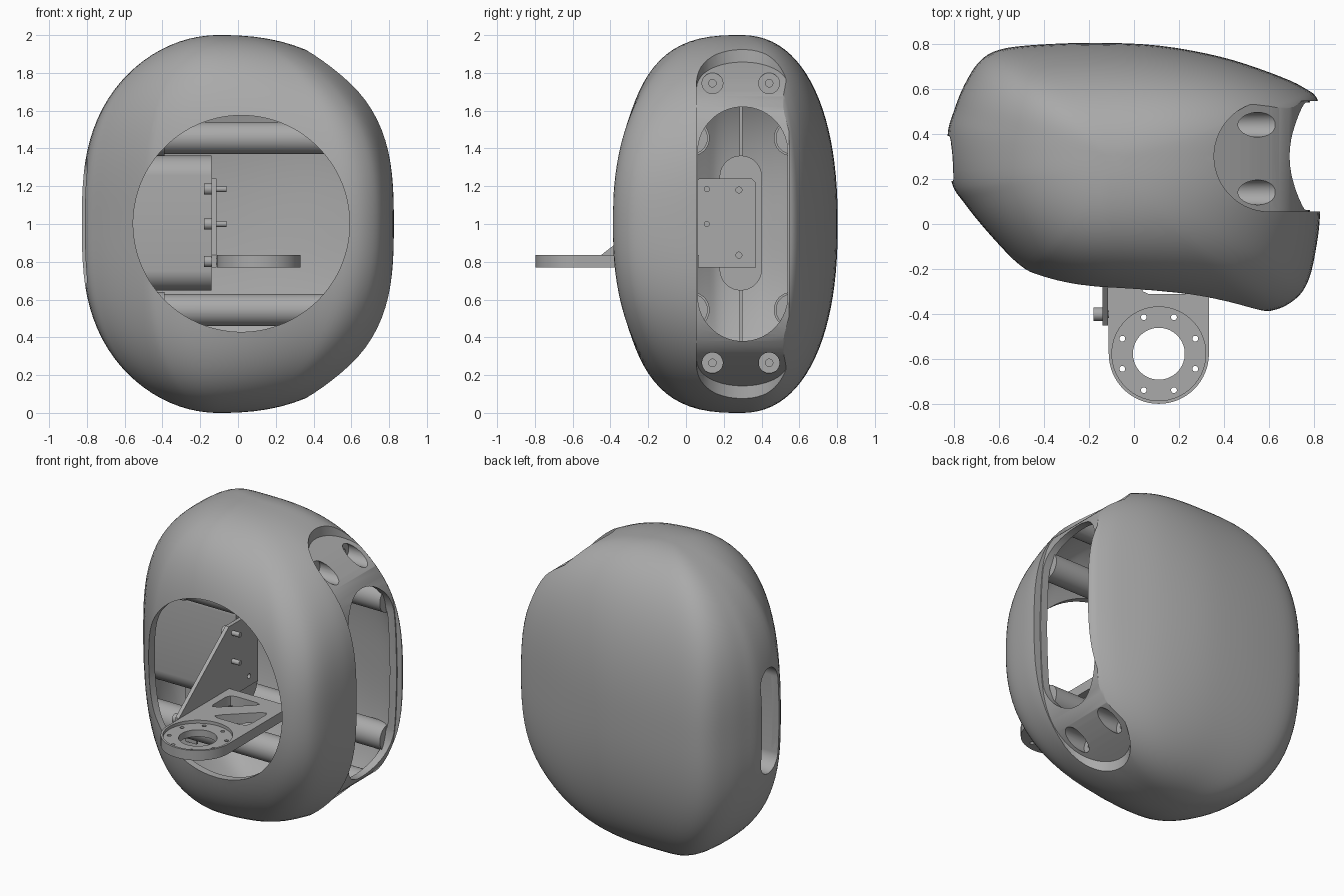
import bpy, bmesh
from math import sin, cos, pi
from mathutils import Vector

if "Cube" in bpy.data.objects:
    bpy.data.objects.remove(bpy.data.objects["Cube"])

grey = bpy.data.materials.new("plain grey")
grey.use_nodes = True
COLOUR = (0.4, 0.4, 0.4, 1)
grey.diffuse_color = COLOUR
grey.node_tree.nodes["Principled BSDF"].inputs["Base Color"].default_value = COLOUR


def finish(name, bm):
    bmesh.ops.recalc_face_normals(bm, faces=bm.faces)
    mesh = bpy.data.meshes.new(name)
    bm.to_mesh(mesh)
    bm.free()
    mesh.materials.append(grey)
    obj = bpy.data.objects.new(name, mesh)
    bpy.context.collection.objects.link(obj)
    return obj


def loft(name, rings):
    bm = bmesh.new()
    rows = [[bm.verts.new(p) for p in ring] for ring in rings]
    n = len(rows[0])
    for a, b in zip(rows, rows[1:]):
        for i in range(n):
            j = (i + 1) % n
            bm.faces.new((a[i], a[j], b[j], b[i]))
    bm.faces.new(rows[0])
    bm.faces.new(rows[-1])
    return finish(name, bm)


def prism(name, points, axis, lo, hi):
    """Extrude a flat outline along x, y or z."""
    place = {"x": lambda u, v, d: (d, u, v),
             "y": lambda u, v, d: (u, d, v),
             "z": lambda u, v, d: (u, v, d)}[axis]
    return loft(name, [[place(u, v, d) for u, v in points] for d in (lo, hi)])


def stadium(u, v, r, du=0, dv=0, n=48):
    """Circle stretched by du along u or dv along v."""
    pts = []
    for i in range(n):
        a = 2 * pi * (i + 0.5) / n
        pts.append((u + r * cos(a) + (du if cos(a) > 0 else -du),
                    v + r * sin(a) + (dv if sin(a) > 0 else -dv)))
    return pts


def combine(obj, tool, op="DIFFERENCE"):
    mod = obj.modifiers.new("cut", "BOOLEAN")
    mod.operation, mod.solver, mod.object = op, "EXACT", tool
    bpy.context.view_layer.objects.active = obj
    bpy.ops.object.modifier_apply(modifier=mod.name)
    bpy.data.objects.remove(tool)
    return obj


def spline(points, steps, closed=False):
    """Catmull-Rom curve through flat points."""
    pts = [Vector(p) for p in points]
    n, out = len(pts), []
    get = (lambda i: pts[i % n]) if closed else (lambda i: pts[max(0, min(n - 1, i))])
    for i in range(n if closed else n - 1):
        a, b, c, d = (get(i + k) for k in (-1, 0, 1, 2))
        for s in range(steps):
            t = s / steps
            out.append((2 * b + (c - a) * t + (2 * a - 5 * b + 4 * c - d) * t * t
                        + (3 * b - a - 3 * c + d) * t ** 3) / 2)
    if not closed:
        out.append(pts[-1])
    return out


# Body: plan outline that shrinks to a crown point along superellipses,
# turning into a rounder plan on the way
PLAN = [(-.827, .387), (-.795, .51), (-.75, .62), (-.685, .72), (-.595, .773),
        (-.42, .795), (-.15, .803), (.115, .79), (.38, .742), (.6, .672),
        (.755, .603), (.82, .53), (.825, .3), (.825, .055), (.81, -.09),
        (.775, -.245), (.715, -.333), (.605, -.385), (.43, -.378), (.07, -.338),
        (-.24, -.29), (-.42, -.235), (-.507, -.183), (-.64, -.045),
        (-.75, .09), (-.81, .19)]
CROWN_X, CROWN_Y = -.1, .285


def rounder(dx, dy):
    """Point of the upper plan in the same direction from the crown."""
    ex = .925 if dx > 0 else .727
    ey = .518 if dy > 0 else .67
    if dy > 0:
        power = 3 if dx > 0 else 4.5
    else:
        power = 2.3 if dx > 0 else 2
    size = (abs(dx / ex) ** power + abs(dy / ey) ** power) ** (1 / power)
    return dx / size, dy / size


def body(name, sx=1, sy=1, sz=1):
    plan = spline(PLAN, 4, closed=True)
    rings = []
    for i in range(-24, 25):
        t = sin(i * pi / 48) * .9995
        h = abs(t)
        left, right, front, back = ((1 - h ** p) ** (1 / p)
                                    for p in (2.7 - .6 * h, 3 - .6 * h, 2.65, 2.3))
        ring = []
        for x, y in plan:
            dx, dy = x - CROWN_X, y - CROWN_Y
            rx, ry = rounder(dx, dy)
            dx += (rx - dx) * h * h
            dy += (ry - dy) * h * h
            px = CROWN_X + dx * (right if dx > 0 else left)
            py = CROWN_Y + dy * (back if dy > 0 else front)
            ring.append((px * sx, .21 + (py - .21) * sy, 1 + t * sz))
        rings.append(ring)
    return loft(name, rings)


# Sunken side channel: everything outside its curved floor
half = spline([(.2, 1.93), (.35, 1.86), (.55, 1.745), (.69, 1.62), (.76, 1.4), (.78, 1)], 5)
floor = [(x, z) for x, z in half] + [(x, 2 - z) for x, z in half[-2::-1]]
outside = [(.2, 2.2)] + floor + [(.2, -.2), (1.3, -.2), (1.3, 2.2)]
inset = [(x - .05, z) for x, z in outside]
SCREWS = [(y, z) for y in (.14, .44) for z in (.265, 1.745)]

# Hollow shell, with solid bosses left behind the channel screws
shell = body("shell")
cavity = combine(body("cavity", .94, .915, .95), prism("tray", inset, "y", 0, .59))
for y, z in SCREWS:
    combine(cavity, prism("boss", stadium(y, z, .08, n=32), "x", .38, 1.2))
combine(shell, cavity)
channel = prism("channel", stadium(.9, .3, .245, du=.3), "z", -.1, 2.1)
combine(shell, combine(channel, prism("outside", outside, "y", -.5, 1), "INTERSECT"))
combine(shell, prism("side_opening", stadium(.3, 1, .238, dv=.382), "x", .4, 1.3))
combine(shell, prism("front_opening", stadium(.018, 1.002, .573, n=96), "y", -1, .05))
combine(shell, prism("slot", stadium(.29, 1.005, .1, dv=.245), "x", -1, -.6))
for y, z in SCREWS:
    combine(shell, prism("pocket", stadium(y, z, .055, n=32), "x", .46, 1.2))
    combine(shell, prism("bore", stadium(y, z, .02, n=16), "x", .41, .6))
parts = [shell]

# Blind tube behind the slot
tube = prism("slot_tube", stadium(.29, 1.005, .112, dv=.245), "x", -.79, -.14)
parts.append(combine(tube, prism("bore", stadium(.29, 1.005, .1, dv=.245), "x", -1, -.17)))

# Cross rods trimmed to the inside of the shell, and inner ribs
for side in (-1, 1):
    z = 1 + side * .455
    for y in (.03, .56):
        for name, r, end in (("cross_rod", .085, .7), ("rod_socket", .095, -.39)):
            rod = prism(name, stadium(y, z, r), "x", -.8, end)
            parts.append(combine(rod, body("trim", .96, .94, .97), "INTERSECT"))
    rib = [(.284, 1 + side * .34), (.298, 1 + side * .34),
           (.298, 1 + side * .72), (.284, 1 + side * .72)]
    parts.append(prism("inner_rib", rib, "x", -.58, -.5))

# Bracket side plate
plate = prism("bracket_plate", [(-.45, .77), (.37, .77), (.37, 1.22), (.35, 1.24),
                                (.07, 1.24), (-.45, .835)], "x", -.14, -.115)
for z in (.835, 1.18):
    combine(plate, prism("bore", stadium(.28, z, .016, n=16), "x", -.3, 0))
parts.append(plate)

# Bracket arm with round mount
cx, cy, r = .11, -.575, .222
nose = [(cx + r * cos(a), cy + r * sin(a)) for a in (pi + pi * i / 32 for i in range(33))]
arm = prism("bracket_arm", nose + [(cx + r, .07), (cx - r, .07)], "z", .77, .835)
combine(arm, prism("ring_recess", stadium(cx, cy, .208), "z", .815, 1))
combine(arm, prism("ring_hole", stadium(cx, cy, .115), "z", .7, 1))
for i in range(8):
    a = pi / 8 + i * pi / 4
    hole = stadium(cx + .175 * cos(a), cy + .175 * sin(a), .013, n=12)
    combine(arm, prism("bolt_hole", hole, "z", .7, 1))
for tri in ([(-.06, -.22), (-.06, 0), (.19, 0)], [(.01, -.31), (.28, -.31), (.28, -.06)]):
    soft = []
    for i, p in enumerate(tri):
        p = Vector(p)
        before, after = Vector(tri[i - 1]), Vector(tri[(i + 1) % 3])
        a, b = p.lerp(before, .2), p.lerp(after, .2)
        soft += [a, (a + b) / 4 + p / 2, b]
    combine(arm, prism("window", [tuple(p) for p in soft], "z", .7, 1))
parts.append(arm)

# Bracket screws
for y, z, end in ((.11, 1.185, -.06), (.11, 1, -.06), (.05, .802, -.1), (-.4, .802, -.1)):
    parts.append(prism("screw_head", stadium(y, z, .03, n=24), "x", -.18, -.14))
    parts.append(prism("screw_shank", stadium(y, z, .016, n=16), "x", -.15, end))

bpy.ops.object.select_all(action="DESELECT")
for obj in parts:
    obj.select_set(True)
bpy.context.view_layer.objects.active = shell
bpy.ops.object.shade_smooth_by_angle(angle=pi / 6)
